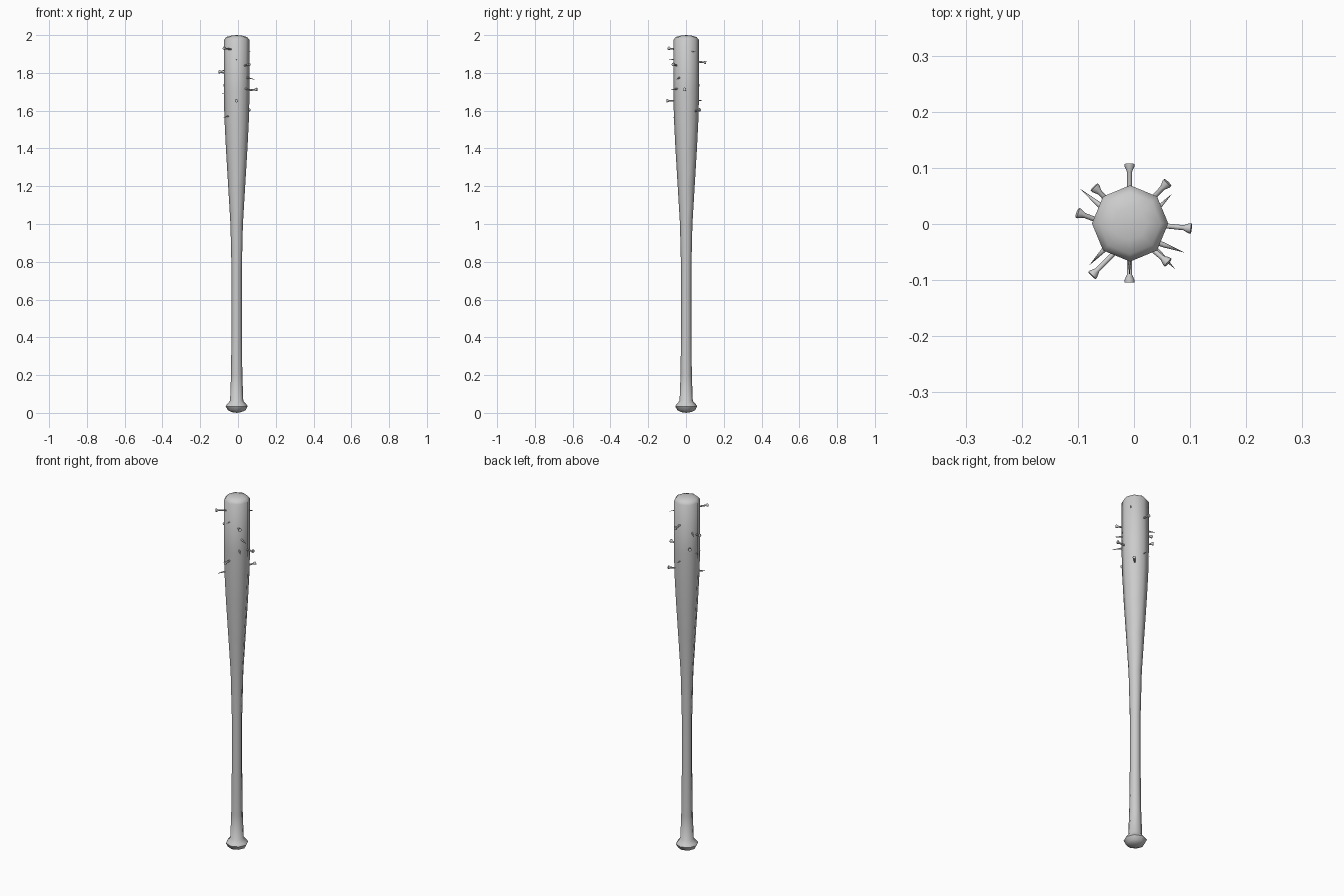
import bpy, math
from mathutils import Vector, Matrix

if "Cube" in bpy.data.objects:
    bpy.data.objects.remove(bpy.data.objects["Cube"])


def lathe(name, profile, sides, matrix):
    """Revolve (radius, height) points; zero radius closes to a point."""
    verts, rings, faces = [], [], []
    for r, z in profile:
        n = 1 if r == 0 else sides
        rings.append(range(len(verts), len(verts) + n))
        for i in range(n):
            a = 2 * math.pi * i / sides
            verts.append((r * math.cos(a), r * math.sin(a), z))
    for lo, hi in zip(rings, rings[1:]):
        for i in range(sides):
            j = (i + 1) % sides
            quad = [lo[i % len(lo)], lo[j % len(lo)], hi[j % len(hi)], hi[i % len(hi)]]
            faces.append(list(dict.fromkeys(quad)))
    mesh = bpy.data.meshes.new(name)
    mesh.from_pydata(verts, [], faces)
    obj = bpy.data.objects.new(name, mesh)
    bpy.context.collection.objects.link(obj)
    obj.matrix_world = matrix
    bpy.ops.object.select_all(action='DESELECT')
    obj.select_set(True)
    bpy.context.view_layer.objects.active = obj
    bpy.ops.object.shade_smooth_by_angle(angle=math.radians(50))
    return obj


# Eight-sided bat: knob, handle, taper, barrel and domed end
bat_profile = [(0, 0), (0.025, 0.004), (0.047, 0.014), (0.058, 0.035), (0.051, 0.046), (0.035, 0.064),
               (0.030, 0.20), (0.027, 0.45), (0.027, 0.75), (0.033, 1.0),
               (0.045, 1.2), (0.057, 1.4), (0.065, 1.56), (0.068, 1.7),
               (0.068, 1.975), (0.055, 1.99), (0.03, 1.997), (0, 2.0)]
lathe("bat", bat_profile, 8, Matrix.Translation((-0.007, 0.001, 0)))

# Nails driven right through the barrel: head position, tip position
nails = [
    ((-0.075, -0.092, 1.930), (0.068, 0.054, 1.911)),
    ((-0.008, 0.107, 1.855), (-0.008, -0.093, 1.873)),
    ((0.061, -0.069, 1.845), (-0.095, 0.062, 1.808)),
    ((-0.101, 0.020, 1.807), (0.090, -0.051, 1.765)),
    ((-0.071, 0.066, 1.735), (0.074, -0.081, 1.710)),
    ((0.102, -0.008, 1.713), (-0.094, 0.012, 1.690)),
    ((-0.008, -0.104, 1.652), (-0.008, 0.094, 1.654)),
    ((0.060, 0.074, 1.605), (-0.080, -0.074, 1.563)),
]
for k, (head, tip) in enumerate(nails):
    head, tip = Vector(head), Vector(tip)
    axis = head - tip
    length = axis.length
    profile = [(0, 0), (0.0045, 0.04), (0.0045, length - 0.014),
               (0.009, length - 0.004), (0.009, length), (0, length)]
    rot = axis.to_track_quat('Z', 'Y').to_matrix().to_4x4()
    lathe(f"nail_{k + 1}", profile, 8, Matrix.Translation(tip) @ rot)
